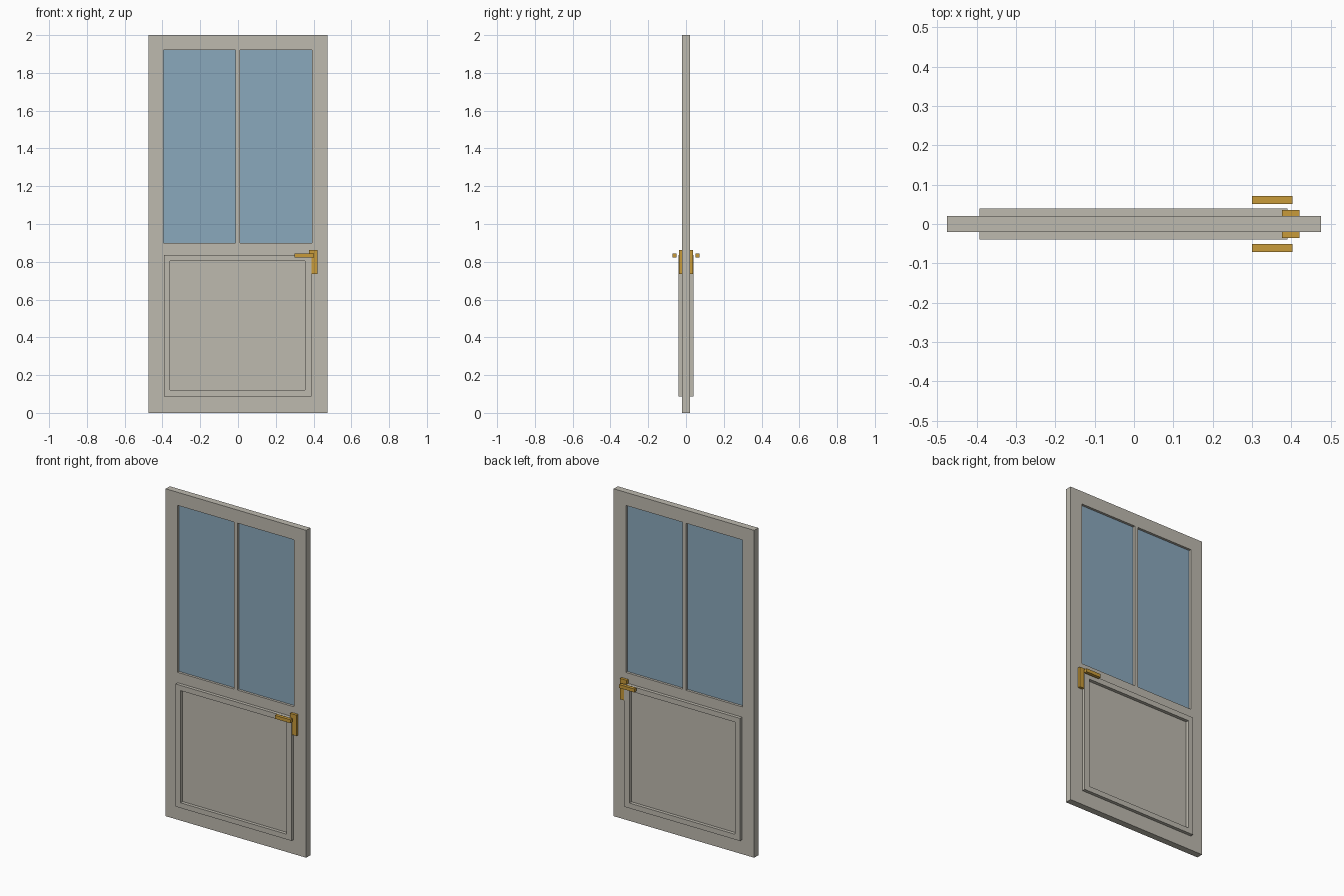
import bpy, bmesh

if "Cube" in bpy.data.objects:
    bpy.data.objects.remove(bpy.data.objects["Cube"])


def material(name, rgb):
    """Flat colour given as sRGB bytes, stored linear."""
    m = bpy.data.materials.new(name)
    lin = [((c / 255 + 0.055) / 1.055) ** 2.4 for c in rgb]
    m.diffuse_color = (*lin, 1)
    m.use_nodes = True
    m.node_tree.nodes["Principled BSDF"].inputs["Base Color"].default_value = m.diffuse_color
    return m


PAINT = material("warm grey paint", (190, 186, 175))
GLASS = material("blue glass", (138, 168, 188))
BRASS = material("brass", (200, 155, 58))


def slab(name, xs, zs, y0, y1, mat, holes=()):
    """Closed slab on a grid of x and z cuts, with the listed cells left open."""
    bm = bmesh.new()
    cells = [(i, k) for i in range(len(xs) - 1) for k in range(len(zs) - 1)
             if (i, k) not in holes]
    verts = {}

    def v(i, k, y):
        if (i, k, y) not in verts:
            verts[i, k, y] = bm.verts.new((xs[i], y, zs[k]))
        return verts[i, k, y]

    for i, k in cells:
        ring = [(i, k), (i + 1, k), (i + 1, k + 1), (i, k + 1)]
        bm.faces.new([v(*p, y0) for p in ring])
        bm.faces.new([v(*p, y1) for p in reversed(ring)])
        # side walls wherever the neighbouring cell is open
        for n, (di, dk) in enumerate([(0, -1), (1, 0), (0, 1), (-1, 0)]):
            if (i + di, k + dk) not in cells:
                a, b = ring[n], ring[(n + 1) % 4]
                bm.faces.new([v(*b, y0), v(*a, y0), v(*a, y1), v(*b, y1)])
    bmesh.ops.recalc_face_normals(bm, faces=bm.faces)
    mesh = bpy.data.meshes.new(name)
    bm.to_mesh(mesh)
    bm.free()
    mesh.materials.append(mat)
    obj = bpy.data.objects.new(name, mesh)
    bpy.context.collection.objects.link(obj)
    return obj


# Door leaf with two window openings
slab("door_leaf", [-0.475, -0.395, -0.013, 0.01, 0.392, 0.475],
     [0, 0.9, 1.92, 2], -0.02, 0.02, PAINT, holes={(1, 1), (3, 1)})

# Window panes
for side, x0, x1 in (("left", -0.395, -0.013), ("right", 0.01, 0.392)):
    slab(side + "_glass", [x0, x1], [0.9, 1.92], -0.005, 0.005, GLASS)

# Raised moulding and handle on both faces
for side, s in (("front", -1), ("back", 1)):
    slab(side + "_panel_moulding", [-0.393, -0.36, 0.355, 0.39],
         [0.088, 0.12, 0.805, 0.837], *sorted((s * 0.02, s * 0.04)), PAINT, holes={(1, 1)})
    slab(side + "_handle_plate", [0.376, 0.421], [0.735, 0.862],
         *sorted((s * 0.02, s * 0.036)), BRASS)
    slab(side + "_handle_lever", [0.3, 0.403], [0.822, 0.843],
         *sorted((s * 0.051, s * 0.071)), BRASS)
